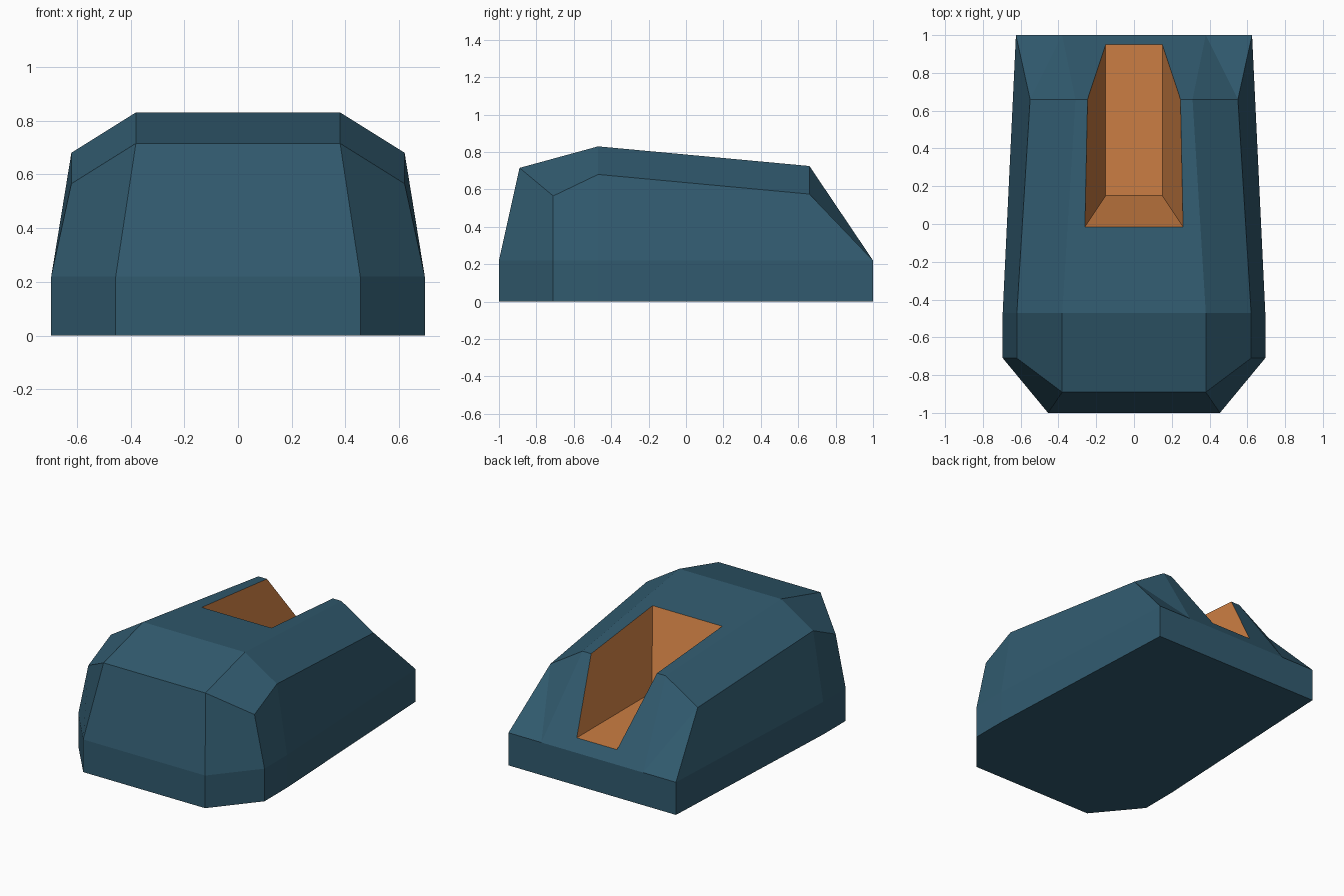
import bpy, bmesh

if "Cube" in bpy.data.objects:
    bpy.data.objects.remove(bpy.data.objects["Cube"])


def material(name, color):
    m = bpy.data.materials.new(name)
    m.diffuse_color = (*color, 1)
    m.use_nodes = True
    m.node_tree.nodes["Principled BSDF"].inputs["Base Color"].default_value = m.diffuse_color
    return m


def make_object(name, bm, mat):
    bmesh.ops.recalc_face_normals(bm, faces=bm.faces)
    mesh = bpy.data.meshes.new(name)
    bm.to_mesh(mesh)
    bm.free()
    mesh.materials.append(mat)
    obj = bpy.data.objects.new(name, mesh)
    bpy.context.collection.objects.link(obj)
    return obj


blue = material("slate blue", (0.031, 0.104, 0.159))
orange = material("orange", (0.60, 0.208, 0.056))

# Body: right-hand outline rows running front to back, mirrored to the left
outline = [(0.455, -1), (0.695, -0.71), (0.695, -0.47), (0.625, 1)]
rows = [
    [(x, y, 0) for x, y in outline],
    [(x, y, 0.22) for x, y in outline],
    [(0.38, -0.89, 0.715), (0.62, -0.71, 0.565), (0.62, -0.47, 0.68), (0.55, 0.66, 0.575)],
    [(0.38, -0.89, 0.715), (0.38, -0.89, 0.715), (0.38, -0.47, 0.83), (0.31, 0.66, 0.725)],
]
bm = bmesh.new()
cache = {}


def vert(p, side=1):
    p = (p[0] * side, p[1], p[2])
    if p not in cache:
        cache[p] = bm.verts.new(p)
    return cache[p]


def face(verts):
    bm.faces.new(list(dict.fromkeys(verts)))


def span(a, b):
    """Face across the middle, between edge a-b and its mirror image."""
    face([vert(a), vert(b), vert(b, -1), vert(a, -1)])


back = (0.38, 1, 0.22)
base, mid, shoulder, top = rows
for s in (1, -1):
    for lo, hi in zip(rows, rows[1:]):
        for i in range(3):
            corners = (lo[i], lo[i + 1], hi[i + 1], hi[i])
            if len(set(corners)) > 2:
                face([vert(p, s) for p in corners])
    # back corners
    face([vert(p, s) for p in (top[3], shoulder[3], back)])
    face([vert(p, s) for p in (shoulder[3], mid[3], back)])

# Front, roof, back slope, back wall and underside
for a, b in [(base[0], mid[0]), (mid[0], top[0]), (top[0], top[2]),
             (top[2], top[3]), (top[3], back)]:
    span(a, b)
for loop in ([base[3], mid[3], back], base):
    face([vert(p) for p in loop] + [vert(p, -1) for p in reversed(loop)])
body = make_object("body", bm, blue)

# Tapered trough cutter, its colour carries over to the cut faces
bm = bmesh.new()
for z, w, y0 in ((0.294, 0.15, 0.15), (1.0, 0.307, -0.086)):
    for x in (-w, w):
        for y in (y0, 1.3):
            bm.verts.new((x, y, z))
bmesh.ops.convex_hull(bm, input=bm.verts)
bmesh.ops.dissolve_limit(bm, angle_limit=0.01, verts=bm.verts, edges=bm.edges)
cutter = make_object("trough_cutter", bm, orange)
cutter.hide_render = True

body.data.materials.append(orange)
cut = body.modifiers.new("trough", "BOOLEAN")
cut.operation = "DIFFERENCE"
cut.solver = "EXACT"
cut.material_mode = "TRANSFER"
cut.object = cutter
bpy.context.view_layer.objects.active = body
bpy.ops.object.modifier_apply(modifier=cut.name)
bpy.data.objects.remove(cutter)
